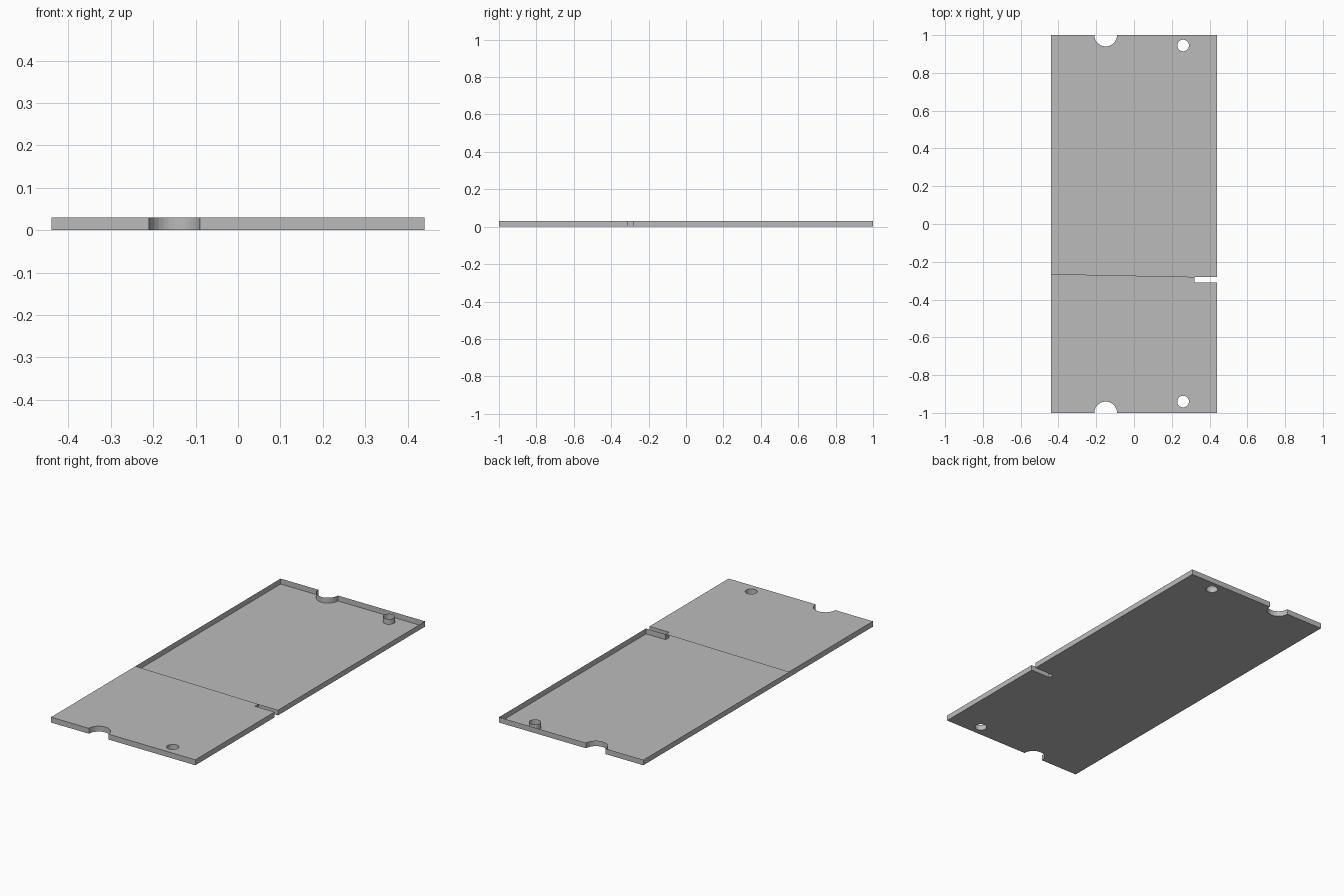
import bpy, bmesh
from math import sin, cos, pi

if "Cube" in bpy.data.objects:
    bpy.data.objects.remove(bpy.data.objects["Cube"])

W, L, H = 0.44, 1.0, 0.03        # half width, half length, height
SLOT_X, SLOT_LO, SLOT_HI = 0.32, -0.31, -0.28

grey = bpy.data.materials.new("light grey")
grey.diffuse_color = (0.5, 0.5, 0.5, 1)
grey.use_nodes = True
grey.node_tree.nodes["Principled BSDF"].inputs["Base Color"].default_value = grey.diffuse_color


def arc(cx, cy, r, a0, a1, n):
    return [(cx + r * cos(a0 + (a1 - a0) * i / n),
             cy + r * sin(a0 + (a1 - a0) * i / n)) for i in range(n + 1)]


def finish(bm, name):
    mesh = bpy.data.meshes.new(name)
    bm.to_mesh(mesh)
    bm.free()
    mesh.materials.append(grey)
    ob = bpy.data.objects.new(name, mesh)
    bpy.context.collection.objects.link(ob)
    return ob


def panel(name, loops, z, up):
    """Flat sheet from an outline and its holes."""
    bm = bmesh.new()
    edges = []
    for loop in loops:
        vs = [bm.verts.new((x, y, z)) for x, y in loop]
        edges += [bm.edges.new((vs[i - 1], vs[i])) for i in range(len(vs))]
    bmesh.ops.triangle_fill(bm, use_beauty=True, edges=edges, normal=(0, 0, up))
    bm.normal_update()
    for f in bm.faces:
        if f.normal.z * up < 0:
            f.normal_flip()
    bmesh.ops.dissolve_limit(bm, angle_limit=0.01, verts=bm.verts[:], edges=bm.edges[:])
    bmesh.ops.triangulate(bm, faces=bm.faces[:])
    return finish(bm, name)


def wall(name, loop):
    """Upright sheet following a closed loop."""
    bm = bmesh.new()
    lo = [bm.verts.new((x, y, 0)) for x, y in loop]
    hi = [bm.verts.new((x, y, H)) for x, y in loop]
    for i in range(len(loop)):
        bm.faces.new((lo[i - 1], lo[i], hi[i], hi[i - 1]))
    return finish(bm, name)


# Shared outlines: finger notches, edge slot, round holes
front_notch = arc(-0.15, -L, 0.06, pi, 0, 14)
back_notch = arc(-0.15, L, 0.06, 0, -pi, 14)
slot = [(W, SLOT_LO), (SLOT_X, SLOT_LO), (SLOT_X, SLOT_HI)]
front_half = [(-W, -L)] + front_notch + [(W, -L)] + slot
outline = front_half + [(W, SLOT_HI), (W, L)] + back_notch + [(-W, L)]
front_hole = arc(0.26, -0.94, 0.031, 2 * pi, 0, 24)[:-1]
back_hole = arc(0.26, 0.945, 0.031, 2 * pi, 0, 24)[:-1]

# Full floor, and a cover over the front part only (back is an open tray)
panel("bottom_panel", [outline, front_hole, back_hole], 0, -1)
panel("front_cover", [front_half + [(-W, -0.265)], front_hole], H, 1)

# Thin upright walls
wall("outer_wall", outline)
wall("front_hole_wall", front_hole)
wall("back_hole_wall", back_hole)
